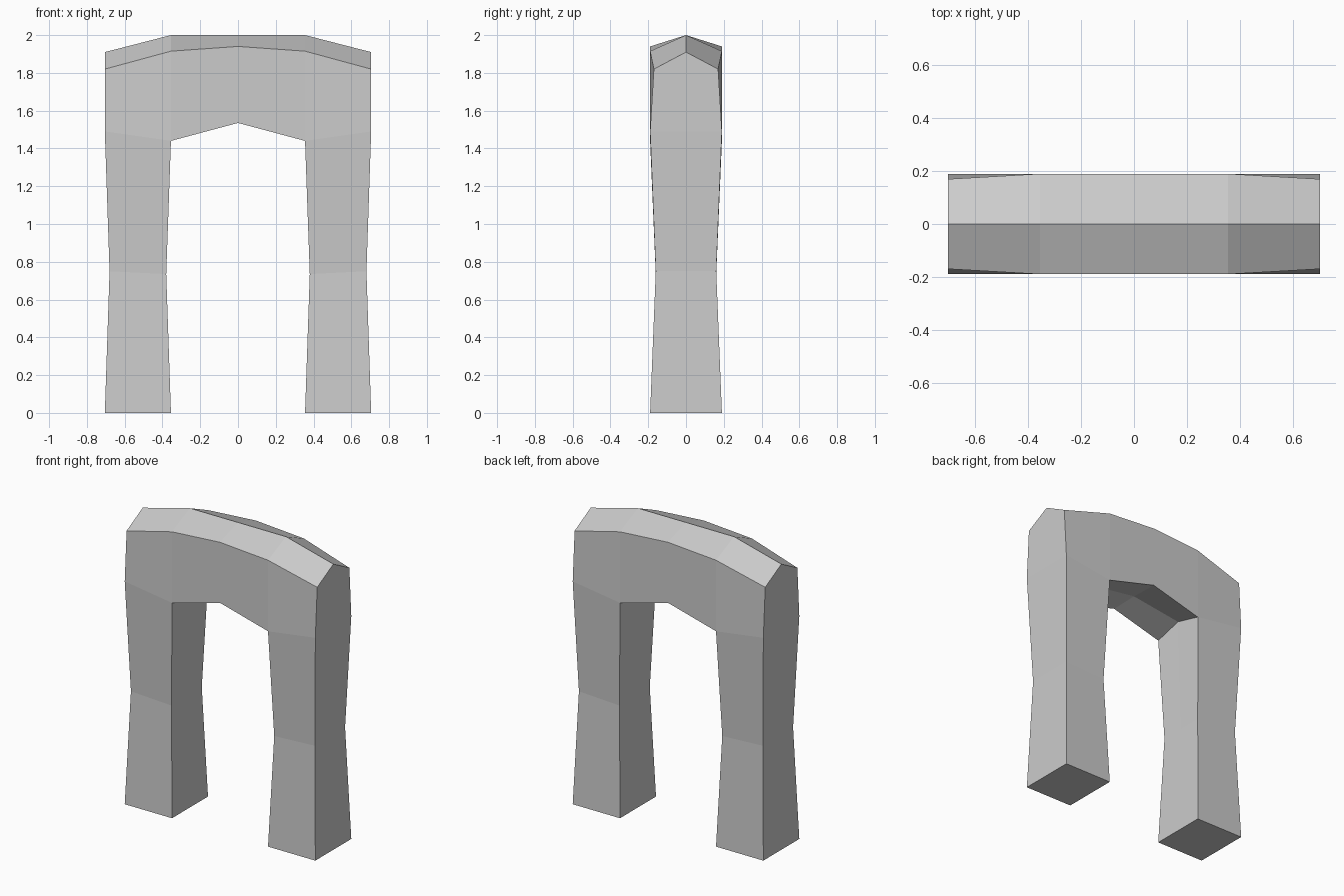
import bpy, bmesh
from mathutils import Matrix

if "Cube" in bpy.data.objects:
    bpy.data.objects.remove(bpy.data.objects["Cube"])

# Quarter of the arch: name -> x, half depth y, face z, z on the y=0 centre line
points = {
    "foot_in": (0.355, 0.19, 0.0, 0.0),
    "foot_out": (0.705, 0.19, 0.0, 0.0),
    "waist_in": (0.38, 0.16, 0.735, 0.735),
    "waist_out": (0.68, 0.16, 0.75, 0.75),
    "spring_in": (0.355, 0.19, 1.44, 1.49),
    "spring_out": (0.705, 0.19, 1.49, 1.49),
    "top_in": (0.355, 0.19, 1.915, 2.0),
    "top_out": (0.705, 0.17, 1.82, 1.91),
    "mid_low": (0.0, 0.19, 1.535, 1.54),
    "mid_top": (0.0, 0.19, 1.94, 2.0),
}
# Flat front panels, and the outline that wraps back to the centre line
panels = [
    ("foot_in", "foot_out", "waist_out", "waist_in"),
    ("waist_in", "waist_out", "spring_out", "spring_in"),
    ("spring_in", "spring_out", "top_out", "top_in"),
    ("mid_low", "spring_in", "top_in", "mid_top"),
]
outline = ["mid_low", "spring_in", "waist_in", "foot_in", "foot_out",
           "waist_out", "spring_out", "top_out", "top_in", "mid_top"]

bm = bmesh.new()
front = {n: bm.verts.new((x, -y, z)) for n, (x, y, z, c) in points.items()}
centre = {n: bm.verts.new((x, 0, c)) for n, (x, y, z, c) in points.items()}
for panel in panels:
    bm.faces.new([front[n] for n in panel])
for a, b in zip(outline, outline[1:]):
    bm.faces.new((front[a], centre[a], centre[b], front[b]))

# Mirror left-right and front-back
for axis in "XY":
    bmesh.ops.mirror(bm, geom=bm.verts[:] + bm.edges[:] + bm.faces[:],
                     matrix=Matrix.Identity(4), axis=axis, merge_dist=0.0001)
bmesh.ops.remove_doubles(bm, verts=bm.verts[:], dist=0.0001)
bmesh.ops.recalc_face_normals(bm, faces=bm.faces[:])

mesh = bpy.data.meshes.new("stone_arch")
bm.to_mesh(mesh)
bm.free()
bpy.context.collection.objects.link(bpy.data.objects.new("stone_arch", mesh))
